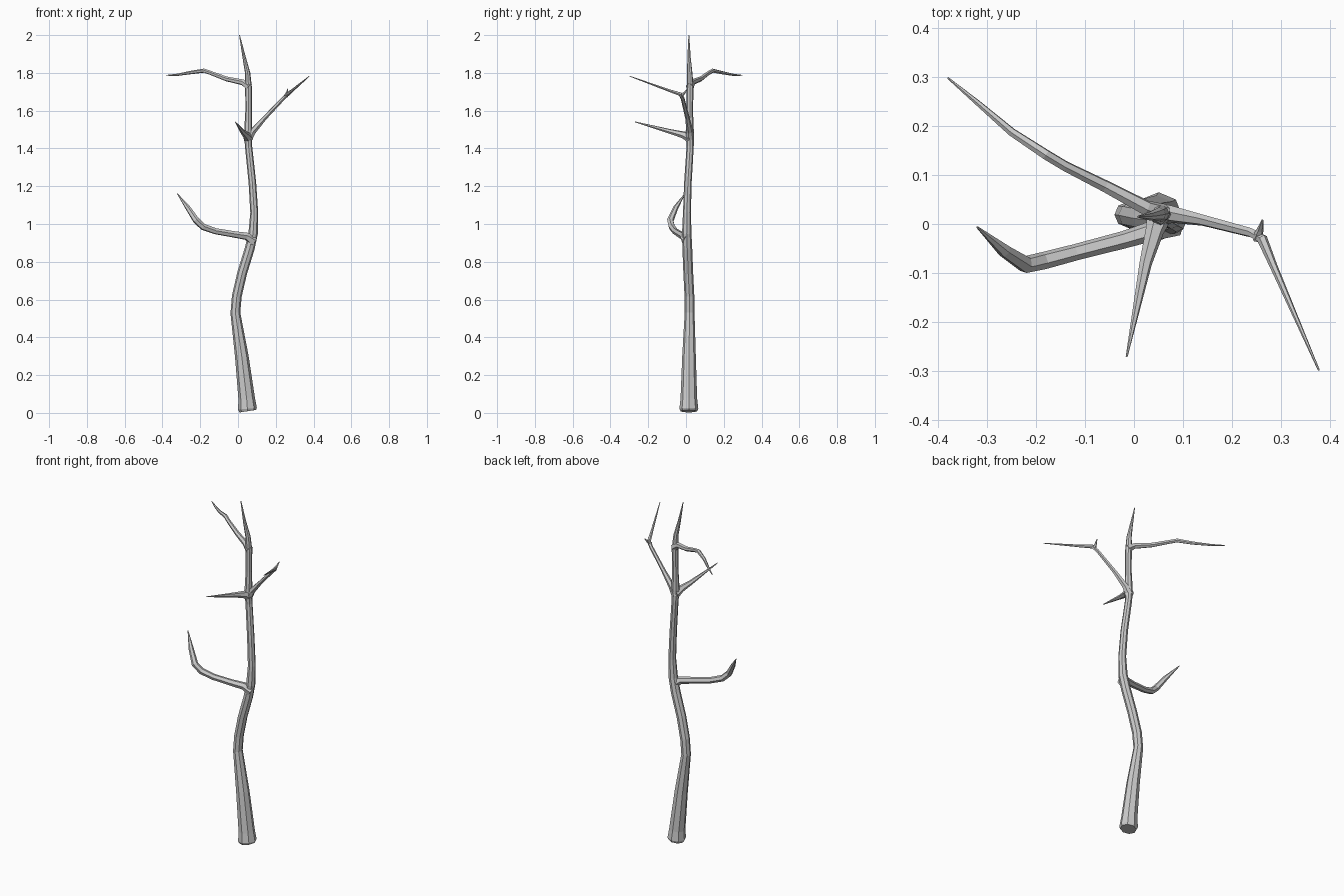
import bpy, bmesh, math
from mathutils import Vector


def limb(name, pts, sides, phase=0.0):
    """Faceted tapered tube; each point is (x, y, z, radius)."""
    bm = bmesh.new()
    P = [Vector(p[:3]) for p in pts]
    n = len(P)
    tang = [(P[min(i + 1, n - 1)] - P[max(i - 1, 0)]).normalized() for i in range(n)]
    side = tang[0].orthogonal().normalized()
    rings = []
    for i in range(n):
        if i:
            side = tang[i - 1].rotation_difference(tang[i]) @ side
        other = tang[i].cross(side)
        ring = []
        for k in range(sides):
            a = phase + math.tau * k / sides
            ring.append(bm.verts.new(P[i] + pts[i][3] * (side * math.cos(a) + other * math.sin(a))))
        rings.append(ring)
    for a, b in zip(rings, rings[1:]):
        for k in range(sides):
            m = (k + 1) % sides
            bm.faces.new((a[k], a[m], b[m], b[k]))
    bm.faces.new(rings[0][::-1])
    bm.faces.new(rings[-1])
    bmesh.ops.recalc_face_normals(bm, faces=bm.faces)
    mesh = bpy.data.meshes.new(name)
    bm.to_mesh(mesh)
    bm.free()
    ob = bpy.data.objects.new(name, mesh)
    bpy.context.collection.objects.link(ob)
    return ob


# Trunk: flared foot, S-bend, thin tip
limb("trunk", [
    (0.052, 0.015, 0.009, 0.044), (0.050, 0.015, 0.022, 0.050), (0.046, 0.015, 0.075, 0.044),
    (0.020, 0.016, 0.30, 0.036), (-0.014, 0.019, 0.53, 0.026), (-0.006, 0.018, 0.62, 0.026),
    (0.022, 0.012, 0.74, 0.026), (0.062, 0.007, 0.87, 0.026), (0.080, 0.004, 0.95, 0.025),
    (0.086, 0.005, 1.06, 0.021), (0.076, 0.010, 1.22, 0.020), (0.056, 0.022, 1.41, 0.019),
    (0.054, 0.020, 1.48, 0.022), (0.056, 0.020, 1.60, 0.017), (0.056, 0.022, 1.72, 0.018),
    (0.051, 0.020, 1.80, 0.014), (0.033, 0.016, 1.88, 0.009), (0.008, 0.015, 2.0, 0.002)], 8)

# Low branch, curling up on the left
limb("low_branch", [
    (0.082, 0.004, 0.91, 0.030), (0.045, -0.012, 0.935, 0.021), (-0.02, -0.032, 0.945, 0.018),
    (-0.12, -0.058, 0.962, 0.017), (-0.185, -0.075, 0.985, 0.018), (-0.222, -0.083, 1.02, 0.018),
    (-0.265, -0.055, 1.085, 0.014), (-0.321, -0.006, 1.16, 0.002)], 6)

# Right branch with kink and small spur
limb("right_branch", [
    (0.050, 0.020, 1.445, 0.024), (0.078, 0.020, 1.49, 0.018), (0.14, 0.008, 1.56, 0.012),
    (0.24, -0.018, 1.665, 0.010), (0.262, -0.03, 1.687, 0.011), (0.285, -0.085, 1.705, 0.008),
    (0.378, -0.299, 1.783, 0.002)], 6)
limb("right_spur", [
    (0.252, -0.030, 1.675, 0.012), (0.258, -0.012, 1.692, 0.007), (0.263, 0.008, 1.715, 0.002)], 5)

# Front branch
limb("front_branch", [
    (0.054, 0.025, 1.455, 0.028), (0.042, -0.015, 1.472, 0.019), (0.024, -0.08, 1.489, 0.013),
    (-0.015, -0.271, 1.541, 0.002)], 6)

# High branch, reaching back and left
limb("high_branch", [
    (0.060, 0.020, 1.725, 0.022), (0.025, 0.033, 1.75, 0.016), (-0.06, 0.078, 1.768, 0.013),
    (-0.14, 0.118, 1.798, 0.011), (-0.18, 0.142, 1.812, 0.011), (-0.25, 0.188, 1.802, 0.009),
    (-0.32, 0.248, 1.79, 0.006), (-0.381, 0.299, 1.787, 0.002)], 6)
